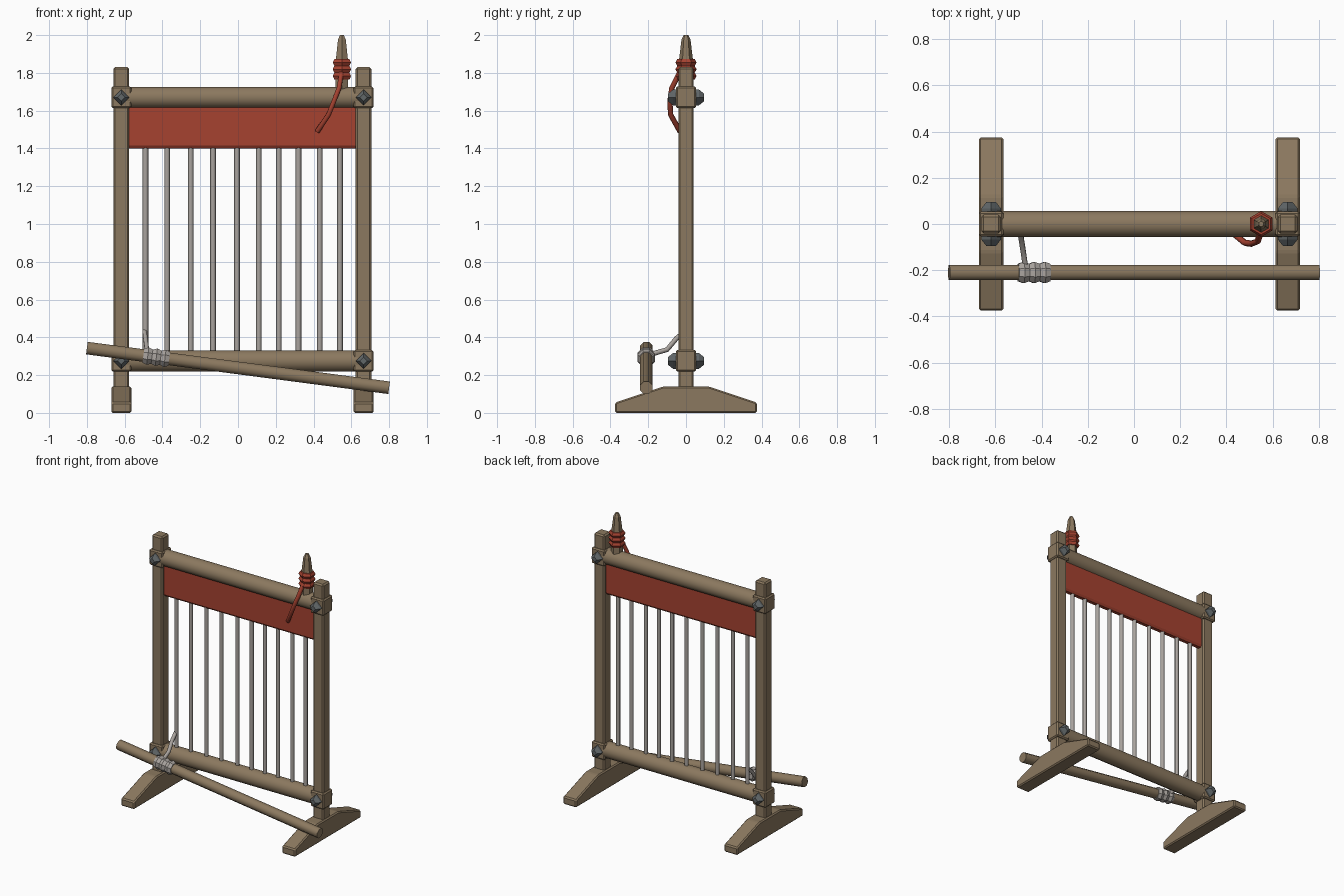
import bpy, bmesh, math
from mathutils import Vector

if "Cube" in bpy.data.objects:
    bpy.data.objects.remove(bpy.data.objects["Cube"])


def material(name, rgb):
    m = bpy.data.materials.new(name)
    m.diffuse_color = (*rgb, 1)
    m.use_nodes = True
    m.node_tree.nodes["Principled BSDF"].inputs["Base Color"].default_value = m.diffuse_color
    return m


WOOD = material("weathered wood", (0.26, 0.19, 0.115))
RED = material("red wool", (0.38, 0.055, 0.03))
YARN = material("grey yarn", (0.40, 0.37, 0.345))
IRON = material("dark iron", (0.12, 0.135, 0.14))


def finish(name, bm, mat, angle=None):
    bmesh.ops.recalc_face_normals(bm, faces=bm.faces[:])
    me = bpy.data.meshes.new(name)
    bm.to_mesh(me)
    bm.free()
    ob = bpy.data.objects.new(name, me)
    bpy.context.collection.objects.link(ob)
    me.materials.append(mat)
    if angle:
        bpy.ops.object.select_all(action='DESELECT')
        ob.select_set(True)
        bpy.context.view_layer.objects.active = ob
        bpy.ops.object.shade_smooth_by_angle(angle=math.radians(angle))
    return ob


def loft(bm, rings):
    """Skin a list of vertex rings and cap both ends."""
    rings = [[bm.verts.new(p) for p in r] for r in rings]
    n = len(rings[0])
    for a, b in zip(rings, rings[1:]):
        for i in range(n):
            bm.faces.new((a[i], a[(i + 1) % n], b[(i + 1) % n], b[i]))
    bm.faces.new(rings[0])
    bm.faces.new(rings[-1])


def lathe(name, profile, start, axis, mat, sides=8, turn=0.5, angle=None):
    """Profile of (radius, distance) turned around an axis."""
    axis = Vector(axis).normalized()
    u = (Vector((0, 0, 1)) if abs(axis.z) < 0.9 else Vector((1, 0, 0))).cross(axis).normalized()
    v = axis.cross(u)
    bm = bmesh.new()
    rings = []
    for r, t in profile:
        ring = []
        for i in range(sides):
            a = 2 * math.pi * (i + turn) / sides
            ring.append(Vector(start) + axis * t + (u * math.cos(a) + v * math.sin(a)) * r)
        rings.append(ring)
    loft(bm, rings)
    return finish(name, bm, mat, angle)


def tube(name, pts, r, mat, sides=6):
    """Strand following a few points."""
    pts = [Vector(p) for p in pts]
    bm = bmesh.new()
    rings = []
    for i, p in enumerate(pts):
        d = (pts[min(i + 1, len(pts) - 1)] - pts[max(i - 1, 0)]).normalized()
        u = Vector((1, 0, 0)).cross(d).normalized()
        v = d.cross(u)
        rings.append([p + (u * math.cos(k * math.tau / sides) + v * math.sin(k * math.tau / sides)) * r
                      for k in range(sides)])
    loft(bm, rings)
    return finish(name, bm, mat, 65)


def prism(name, outline, x0, x1, mat, bevel=0.0, angle=None):
    """Outline in the y-z plane stretched along x."""
    bm = bmesh.new()
    loft(bm, [[(x, y, z) for y, z in outline] for x in (x0, x1)])
    if bevel:
        bmesh.ops.bevel(bm, geom=bm.edges[:], offset=bevel, segments=1, affect='EDGES')
    return finish(name, bm, mat, angle)


def rect(y, z0, z1):
    return [(-y, z0), (y, z0), (y, z1), (-y, z1)]


POSTS = {"left": -0.618, "right": 0.665}
BEAMS = {"top": 1.67, "bottom": 0.275}

# feet and uprights
for side, x in POSTS.items():
    prism(side + "_foot", [(-0.375, 0), (0.375, 0), (0.375, 0.055), (0.12, 0.14),
                           (-0.12, 0.14), (-0.375, 0.055)], x - 0.053, x + 0.053, WOOD, 0.008)
    prism(side + "_post", rect(0.041, 0.1, 1.83), x - 0.042, x + 0.042, WOOD, 0.01)

# cross beams with squared lap ends and iron bolts
for level, z in BEAMS.items():
    lathe(level + "_beam", [(0.058, 0), (0.058, 1.24)], (-0.597, 0, z), (1, 0, 0), WOOD, 12, 0.5, 40)
    for side, x in POSTS.items():
        prism(f"{level}_{side}_beam_end", rect(0.054, z - 0.057, z + 0.057),
              x - 0.053, x + 0.053, WOOD, 0.008)
        for face, s in (("front", -1), ("back", 1)):
            lathe(f"{level}_{side}_{face}_bolt", [(0.042, 0), (0.042, 0.025), (0.02, 0.053)],
                  (x, s * 0.043, z), (0, s, 0), IRON, 4, 0)

# woven cloth under the top beam, with a rounded lower edge
prism("woven_cloth", [(-0.022, 1.65), (-0.022, 1.415), (-0.012, 1.4), (0.012, 1.4),
                      (0.022, 1.415), (0.022, 1.65)], -0.59, 0.64, RED)

# hanging warp threads
WARP = (-0.49, -0.375, -0.25, -0.132, -0.005, 0.11, 0.216, 0.32, 0.433, 0.54)
for i, x in enumerate(WARP):
    lathe(f"warp_thread_{i + 1}", [(0.015, 0), (0.015, 1.13)], (x, 0, 0.29), (0, 0, 1), YARN, 6, 0.5, 65)

# slanted rod resting in front, with yarn wrapped around it
A, B = Vector((-0.8, -0.21, 0.343)), Vector((0.8, -0.21, 0.133))
length = (B - A).length
lathe("slanted_rod", [(0.036, 0), (0.036, length)], A, B - A, WOOD, 8, 0.5, 50)


def ridges(low, high, step, count):
    prof = [(low, 0)]
    for k in range(count):
        prof += [(high, step * (k + 0.5)), (low, step * (k + 1))]
    return prof


lathe("rod_yarn_wrap", ridges(0.041, 0.05, 0.046, 3), A.lerp(B, 0.187), B - A, YARN, 8, 0.5)
tube("loose_yarn", [(-0.495, 0.0, 0.435), (-0.49, -0.05, 0.395), (-0.482, -0.1, 0.335),
                    (-0.47, -0.18, 0.312)], 0.013, YARN)

# spindle standing on the top beam with red yarn and trailing end
lathe("spindle", [(0.038, 1.7), (0.038, 1.86), (0.024, 1.975), (0.012, 2.0)],
      (0.55, 0, 0), (0, 0, 1), WOOD, 6, 0)
lathe("spindle_yarn_wrap", ridges(0.046, 0.056, 0.036, 3), (0.55, 0, 1.765), (0, 0, 1), RED, 6, 0)
tube("trailing_yarn", [(0.548, -0.035, 1.80), (0.535, -0.075, 1.72), (0.508, -0.085, 1.65),
                       (0.48, -0.082, 1.58), (0.42, -0.032, 1.49)], 0.014, RED)
